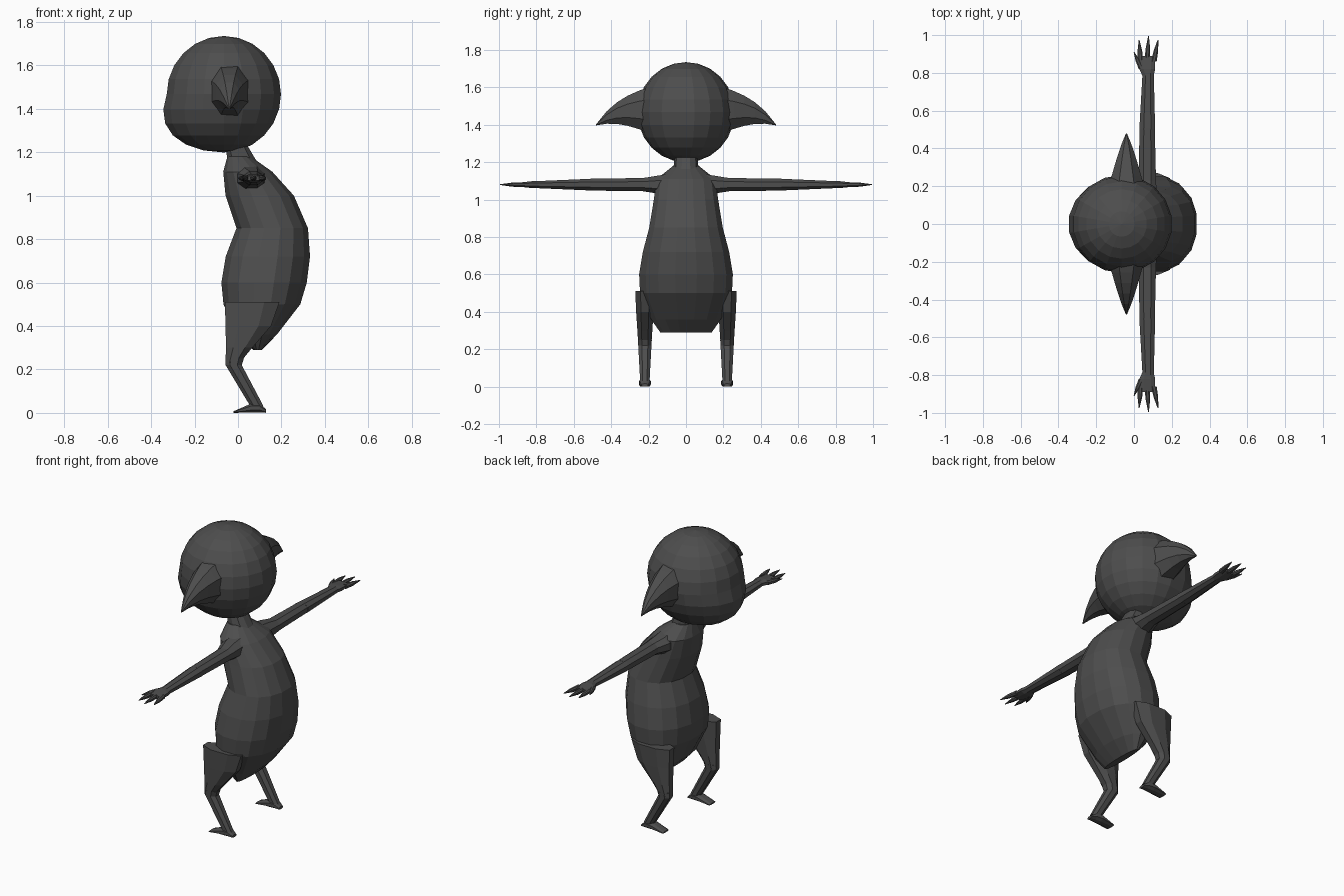
import bpy
import bmesh
import math
from mathutils import Vector

cube = bpy.data.objects.get("Cube")
if cube:
    bpy.data.objects.remove(cube, do_unlink=True)

grey = 0.075
skin = bpy.data.materials.new("charcoal_skin")
skin.use_nodes = True
skin.diffuse_color = (grey, grey, grey, 1)
shader = skin.node_tree.nodes["Principled BSDF"]
shader.inputs["Base Color"].default_value = skin.diffuse_color

X_AXIS, Y_AXIS, Z_AXIS = Vector((1, 0, 0)), Vector((0, 1, 0)), Vector((0, 0, 1))


def finish(name, bm):
    """Turn the bmesh into a flat-shaded object with the skin material."""
    bmesh.ops.recalc_face_normals(bm, faces=bm.faces)
    mesh = bpy.data.meshes.new(name)
    bm.to_mesh(mesh)
    bm.free()
    mesh.materials.append(skin)
    part = bpy.data.objects.new(name, mesh)
    bpy.context.scene.collection.objects.link(part)


def superellipse(angle, power):
    """Point on a unit ellipse that grows boxier as the power rises."""
    cosine, sine = math.cos(angle), math.sin(angle)
    return (math.copysign(abs(cosine) ** (2 / power), cosine),
            math.copysign(abs(sine) ** (2 / power), sine))


def loft(name, rings, across, up, sides=8, power=2.2):
    """Skin a row of rings, each a centre with its two radii."""
    bm = bmesh.new()
    loops = []
    for centre, radius_across, radius_up in rings:
        loop = []
        for step in range(sides):
            angle = math.tau * (step + 0.5) / sides
            a, b = superellipse(angle, power)
            point = Vector(centre) + across * radius_across * a + up * radius_up * b
            loop.append(bm.verts.new(point))
        loops.append(loop)
    for lower, upper in zip(loops, loops[1:]):
        for step in range(sides):
            following = (step + 1) % sides
            bm.faces.new((lower[step], lower[following], upper[following], upper[step]))
    bm.faces.new(loops[0])
    bm.faces.new(loops[-1])
    finish(name, bm)


def upright(name, profile, y=0, sides=8):
    """Loft upwards from rows of height, front x, back x and half width."""
    rings = [(((front + back) / 2, y, z), (back - front) / 2, width)
             for z, front, back, width in profile]
    loft(name, rings, X_AXIS, Y_AXIS, sides)


def build_head():
    """Faceted sphere whose lower front is drawn out into a blunt jaw."""
    bm = bmesh.new()
    bmesh.ops.create_uvsphere(bm, u_segments=18, v_segments=12, radius=1)
    centre, size, jaw = Vector((-0.065, 0, 1.467)), Vector((0.267, 0.26, 0.268)), 0.1
    for vert in bm.verts:
        direction = vert.co.copy()
        vert.co = centre + direction * size
        vert.co.x -= jaw * max(0, -direction.x) * max(0, -direction.z)
    finish("head", bm)


def build_ear(side, label):
    """Broad base that tapers outwards and droops to a point."""
    rings = []
    steps = 5
    for step in range(steps + 1):
        t = step / steps
        taper = max(1 - t, 0.01) ** 0.8
        centre = (-0.04, side * (0.2 + 0.28 * t), 1.48 - 0.08 * t ** 3)
        rings.append((centre, 0.1 * taper, 0.13 * taper))
    loft(label + "_ear", rings, X_AXIS, Z_AXIS)


def build_arm(side, label):
    """Outstretched arm, flat palm, three clawed fingers and a thumb."""
    height = 1.08

    def outward(name, rows):
        rings = [((x, side * y, height), wide, thick) for x, y, wide, thick in rows]
        loft(label + name, rings, X_AXIS, Z_AXIS)

    outward("_upper_arm", [(0.06, 0.1, 0.07, 0.06), (0.06, 0.16, 0.065, 0.05),
                           (0.07, 0.23, 0.05, 0.038), (0.07, 0.51, 0.043, 0.034)])
    outward("_forearm", [(0.07, 0.5, 0.045, 0.034), (0.075, 0.8, 0.032, 0.02)])
    outward("_palm", [(0.075, 0.78, 0.03, 0.02), (0.07, 0.82, 0.045, 0.02),
                      (0.07, 0.89, 0.045, 0.012)])

    def claw(name, root, tip):
        middle = root.lerp(tip, 0.5)
        outward(name, [(*root, 0.016, 0.014), (*middle, 0.013, 0.012),
                       (*tip, 0.002, 0.002)])

    for spread, finger in zip((-1, 0, 1), ("inner", "middle", "outer")):
        root = Vector((0.07 + 0.035 * spread, 0.86))
        tip = Vector((0.077 + 0.05 * spread, 0.995 - 0.02 * abs(spread)))
        claw("_" + finger + "_finger", root, tip)
    claw("_thumb", Vector((0.04, 0.82)), Vector((0, 0.91)))


def build_leg(side, label):
    """Thick thigh, forward knee, shin sloping back and a wedge foot."""
    y = side * 0.22
    upright(label + "_thigh", [(0.51, -0.07, 0.2, 0.055), (0.4, -0.065, 0.16, 0.05),
                               (0.3, -0.06, 0.07, 0.043), (0.23, -0.06, 0.01, 0.038)], y)
    upright(label + "_shin", [(0.25, -0.06, 0.03, 0.04), (0.22, -0.06, 0.02, 0.038),
                              (0.03, 0.055, 0.12, 0.027)], y)
    rings = [((x, y, thick), wide, thick) for x, wide, thick in
             [(0.13, 0.02, 0.008), (0.1, 0.03, 0.022), (0.06, 0.034, 0.022),
              (-0.02, 0.03, 0.004)]]
    loft(label + "_foot", rings, Y_AXIS, Z_AXIS)


# Hunched torso with a narrow wedge bottom, and a short neck
upright("torso", [
    (0.29, 0.07, 0.11, 0.14), (0.36, 0, 0.18, 0.19), (0.5, -0.07, 0.29, 0.25),
    (0.6, -0.08, 0.32, 0.255), (0.72, -0.06, 0.335, 0.235), (0.85, -0.01, 0.325, 0.2),
    (1, -0.06, 0.26, 0.175), (1.11, -0.07, 0.16, 0.16), (1.18, -0.05, 0.06, 0.07),
], sides=16)
upright("neck", [(1.14, -0.05, 0.1, 0.07), (1.24, -0.06, 0.04, 0.06)], sides=10)

build_head()
for side, label in ((-1, "left"), (1, "right")):
    build_ear(side, label)
    build_arm(side, label)
    build_leg(side, label)
